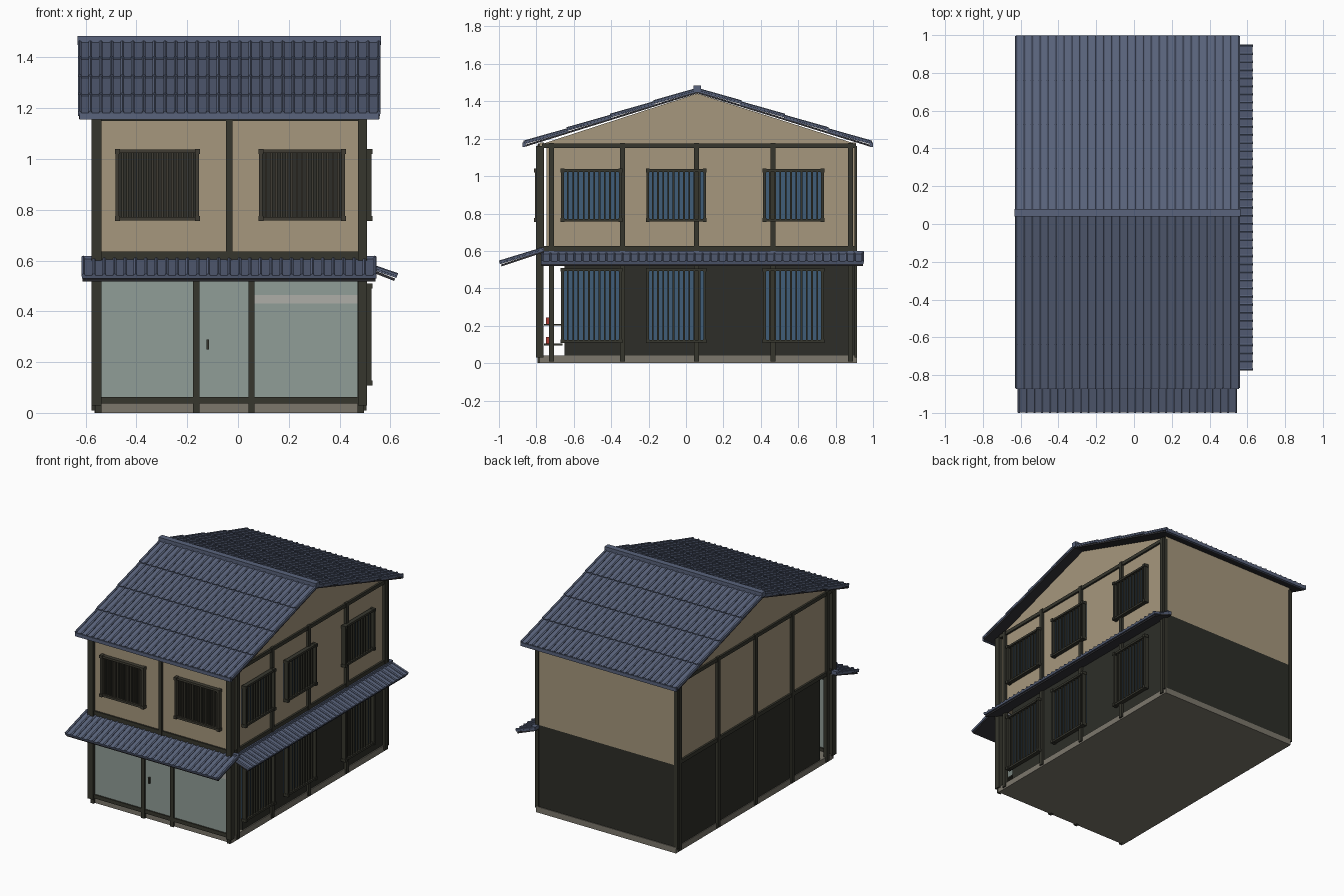
import bpy, bmesh
from mathutils import Matrix, Vector

if "Cube" in bpy.data.objects:
    bpy.data.objects.remove(bpy.data.objects["Cube"])


def material(name, rgb):
    m = bpy.data.materials.new(name)
    m.diffuse_color = (*rgb, 1)
    m.use_nodes = True
    m.node_tree.nodes["Principled BSDF"].inputs["Base Color"].default_value = m.diffuse_color
    return m


TILE = material("tile", (0.10, 0.125, 0.20))
SOFFIT = material("soffit", (0.03, 0.03, 0.035))
PLASTER = material("plaster", (0.38, 0.31, 0.205))
DARK = material("dark_boards", (0.026, 0.027, 0.021))
TIMBER = material("timber", (0.037, 0.037, 0.027))
LATTICE = material("lattice", (0.05, 0.046, 0.033))
GLASS = material("shop_glass", (0.28, 0.34, 0.31))
BLUE = material("window_glass", (0.05, 0.11, 0.19))
STONE = material("stone", (0.2, 0.185, 0.15))
CLOTH = material("cloth", (0.42, 0.42, 0.39))
RED = material("red", (0.4, 0.04, 0.03))


def finish(name, bm, mat):
    bmesh.ops.recalc_face_normals(bm, faces=bm.faces)
    me = bpy.data.meshes.new(name)
    bm.to_mesh(me)
    bm.free()
    me.materials.append(mat)
    ob = bpy.data.objects.new(name, me)
    bpy.context.collection.objects.link(ob)
    return ob


def add_box(bm, x, y, z, frame=Matrix()):
    """Box from three (min, max) ranges, placed in a local frame."""
    c = Vector([(a + b) / 2 for a, b in (x, y, z)])
    s = [b - a for a, b in (x, y, z)]
    bmesh.ops.create_cube(bm, size=1, matrix=frame @ Matrix.Translation(c) @ Matrix.Diagonal((*s, 1)))


def boxes(name, mat, *ranges):
    bm = bmesh.new()
    for r in ranges:
        add_box(bm, *r)
    return finish(name, bm, mat)


def span(c, w):
    return (c - w / 2, c + w / 2)


def tiled_slope(name, top, low, along, length, courses, ribs, thick=0.02):
    """Roof slope: stepped tile courses, raised ribs and a dark underside."""
    top, low, u = Vector(top), Vector(low), Vector(along)
    v = (low - top).normalized()
    n = u.cross(v)
    if n.z < 0:
        n = -n
    f = Matrix((u, v, n)).transposed().to_4x4()
    f.translation = top
    run = (low - top).length
    step = run / courses
    bm = bmesh.new()
    for i in range(courses):
        tilt = f @ Matrix.Translation((0, i * step, 0)) @ Matrix.Rotation(0.006 / step, 4, 'X')
        add_box(bm, (0, length), (0, step), (-thick * 0.6, 0), tilt)
        for k in range(ribs + 1):
            p = 0.006 + (length - 0.012) * k / ribs
            m = tilt @ Matrix.Translation((p, step / 2, 0)) @ Matrix.Rotation(1.5707963, 4, 'X')
            bmesh.ops.create_cone(bm, segments=6, radius1=0.008, radius2=0.008,
                                  depth=step, cap_ends=True, matrix=m)
    finish(name + "_tiles", bm, TILE)
    bm = bmesh.new()
    add_box(bm, (0.003, length - 0.003), (0, run - 0.004), (-thick, -thick * 0.5), f)
    finish(name + "_underside", bm, SOFFIT)


def lattice_window(name, axis, pos, a, z, glass, bars, frame_mat):
    """Barred window; axis 'x' sits on the right wall, 'y' on the front wall."""
    def r(d, s, h):
        d = (pos + d[0], pos + d[1]) if axis == 'x' else (pos - d[1], pos - d[0])
        return (d, s, h) if axis == 'x' else (s, d, h)
    boxes(name + "_pane", glass, r((-0.01, 0.008), a, z))
    parts = [r((0, 0.03), span(e, 0.014), (z[0] - 0.006, z[1] + 0.006)) for e in a]
    parts += [r((0, 0.028), a, span(e, 0.014)) for e in z]
    parts += [r((0, 0.034), span(e, 0.02), span(h, 0.02)) for e in a for h in z]
    for i in range(1, bars):
        parts.append(r((0.004, 0.02), span(a[0] + (a[1] - a[0]) * i / bars, 0.009), z))
    boxes(name + "_lattice", frame_mat, *parts)


# Foundation and house body
XL, XR, YB = -0.56, 0.49, 0.91
boxes("foundation", STONE, ((-0.565, 0.497), (-0.78, 0.915), (0, 0.04)))
boxes("lower_walls", DARK, ((XL, XR), (-0.65, YB), (0.03, 0.6)))
boxes("upper_walls", PLASTER, ((XL, XR), (-0.745, YB), (0.6, 1.18)))
boxes("upper_front_wall", PLASTER, ((-0.55, 0.485), (-0.78, -0.76), (0.6, 1.18)))

# Gable prism under the roof
bm = bmesh.new()
tri = bm.faces.new([bm.verts.new((XL, y, z)) for y, z in ((-0.76, 1.175), (0.9, 1.175), (0.06, 1.442))])
ext = bmesh.ops.extrude_face_region(bm, geom=[tri])
bmesh.ops.translate(bm, vec=(XR - XL, 0, 0), verts=[g for g in ext["geom"] if isinstance(g, bmesh.types.BMVert)])
finish("gable_walls", bm, PLASTER)

# Side timber frame, same on left and right
posts = (-0.718, -0.34, 0.055, 0.465, 0.88)
for side, x in (("left", (-0.577, -0.55)), ("right", (0.48, 0.507))):
    boxes(side + "_posts", TIMBER, *[(x, span(y, 0.027), (0.01, 1.178)) for y in posts],
          (x, (0.9, 0.914), (0.03, 1.16)))
    xb = (x[0] + 0.004, x[1] - 0.004)
    boxes(side + "_beams", TIMBER, (xb, (-0.77, YB), (1.15, 1.174)), (xb, (-0.77, YB), (0.6, 0.626)))

# Front timber frame
fy = (-0.795, -0.762)
boxes("front_corner_posts", TIMBER, *[(x, (-0.803, -0.762), (0.03, 1.16))
                                     for x in ((-0.578, -0.537), (0.472, 0.508))])
boxes("front_posts", TIMBER, *[(span(x, 0.025), fy, (0, 0.58)) for x in (-0.55, -0.165, 0.053, 0.484)],
      (span(-0.035, 0.026), fy, (0.6, 1.17)))
boxes("front_beams", TIMBER, *[((-0.55, 0.485), (-0.791, -0.765), z)
                              for z in ((0.036, 0.062), (0.535, 0.56), (0.605, 0.635), (1.15, 1.175))])

# Shop front: glazing, handle, cloth valance and shelves behind
boxes("shop_glazing", GLASS, ((-0.54, 0.475), (-0.782, -0.774), (0.05, 0.6)))
boxes("door_handle", TIMBER, (span(-0.12, 0.01), (-0.797, -0.78), (0.25, 0.29)))
boxes("cloth_valance", CLOTH, ((0.065, 0.473), (-0.785, -0.78), (0.43, 0.465)))
boxes("display_shelves", TIMBER, *[((0.07, 0.46), (-0.76, -0.66), span(z, 0.01)) for z in (0.1, 0.205)])
boxes("shelf_goods", RED, *[(span(0.12 + 0.07 * i, 0.025), span(-0.735, 0.025), (z, z + 0.035))
                           for i in range(5) for z in (0.105, 0.21)])

# Upper front lattices
for side, a in (("left", (-0.475, -0.16)), ("right", (0.09, 0.415))):
    lattice_window("front_" + side + "_window", 'y', -0.778, a, (0.765, 1.03), DARK, 16, LATTICE)

# Right side windows on both storeys
for i, a in enumerate(((-0.66, -0.35), (-0.205, 0.1), (0.42, 0.73))):
    for floor, z in (("lower", (0.117, 0.5)), ("upper", (0.765, 1.03))):
        lattice_window(f"{floor}_side_window_{i + 1}", 'x', 0.496, a, z, BLUE, 11, TIMBER)

# Main roof, ridge and eave boards
for side, y in (("front", -0.866), ("back", 0.992)):
    tiled_slope("roof_" + side, (-0.63, 0.06, 1.464), (-0.63, y, 1.176), (1, 0, 0), 1.19, 4, 28)
    boxes("eave_board_" + side, TILE, ((-0.625, 0.555), span(y, 0.014), (1.156, 1.18)))
boxes("ridge", TILE, ((-0.632, 0.563), (0.04, 0.08), (1.45, 1.485)))

# Lower pent roofs over the shop front and the right side
tiled_slope("front_pent_roof", (-0.615, -0.765, 0.612), (-0.615, -0.996, 0.535), (1, 0, 0), 1.16, 1, 28)
tiled_slope("side_pent_roof", (0.485, -0.775, 0.592), (0.626, -0.775, 0.537), (0, 1, 0), 1.725, 1, 40)
boxes("pent_roof_flashing", TILE, ((-0.61, 0.54), (-0.785, -0.76), (0.59, 0.618)),
      ((0.48, 0.512), (-0.775, 0.95), (0.575, 0.6)))
